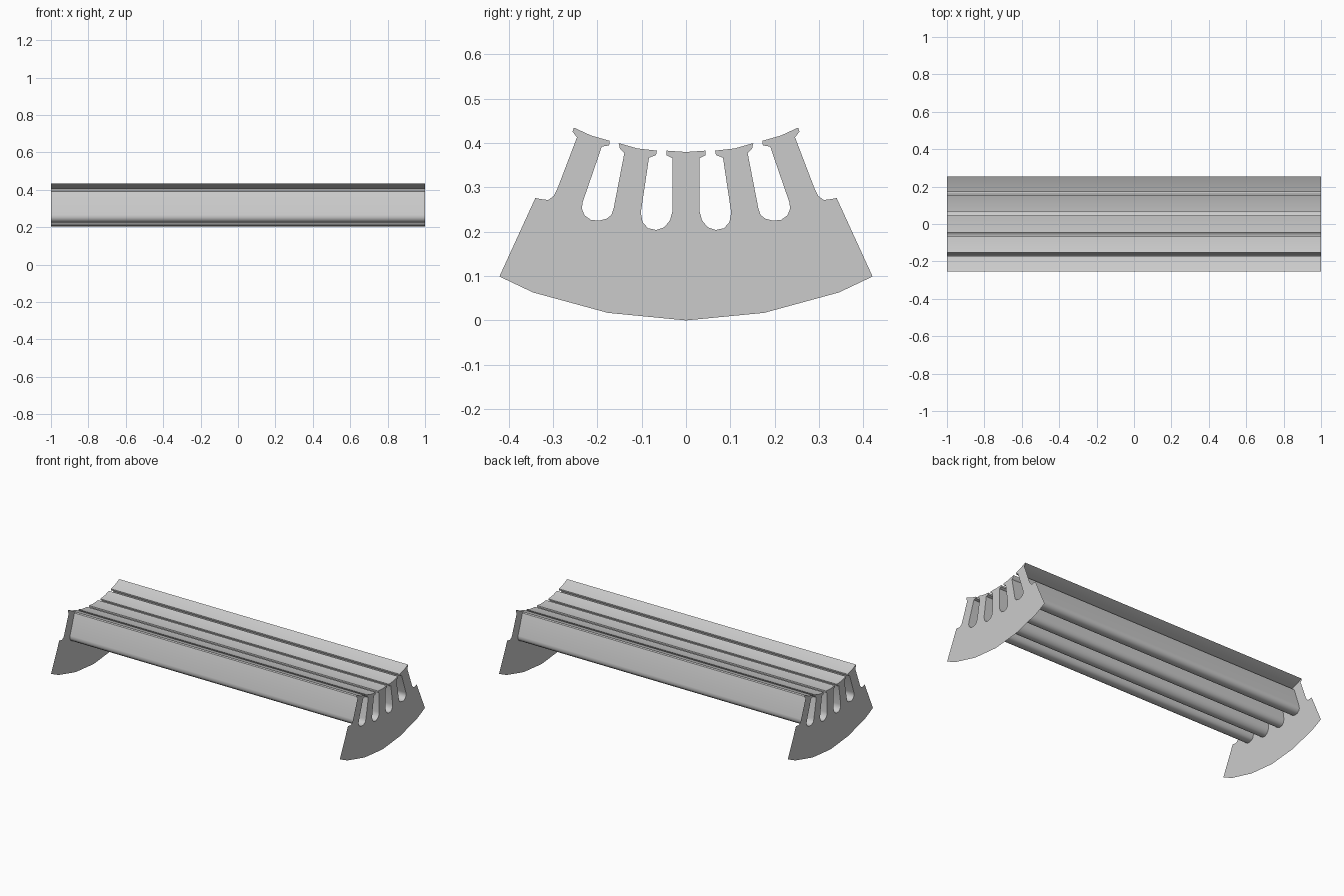
import bpy
import math

if "Cube" in bpy.data.objects:
    bpy.data.objects.remove(bpy.data.objects["Cube"])

HALF_LENGTH = 1.0

# Half cross-section as (y, z), from the centre tooth outward
# Toothed inner edge: tooth tips and the two round-bottomed slots
TEETH = [
    (0.0, 0.380), (0.0445, 0.383), (0.0445, 0.373), (0.031, 0.366),
    (0.031, 0.245), (0.036, 0.226), (0.049, 0.210), (0.067, 0.204),
    (0.086, 0.208), (0.098, 0.222), (0.102, 0.243),
    (0.0835, 0.367), (0.0675, 0.373), (0.0655, 0.383), (0.110, 0.388),
    (0.152, 0.400), (0.149, 0.3875), (0.139, 0.378),
    (0.163, 0.254), (0.168, 0.238), (0.180, 0.229), (0.197, 0.225),
    (0.215, 0.227), (0.229, 0.237), (0.235, 0.252), (0.233, 0.267),
    (0.190, 0.392), (0.1735, 0.395), (0.172, 0.405), (0.214, 0.417),
    (0.253, 0.435),
]
# Outer flank, shoulder notch and curved base
BACK = [
    (0.256, 0.426), (0.246, 0.413), (0.291, 0.295), (0.298, 0.281),
    (0.311, 0.2715), (0.326, 0.2735), (0.340, 0.276), (0.421, 0.099),
    (0.345, 0.063), (0.176, 0.017), (0.0, 0.0),
]


def mirrored(points):
    """Mirror a half profile that starts on the centre line."""
    return [(-y, z) for y, z in reversed(points[1:])] + points


def make_object(name, verts, faces):
    mesh = bpy.data.meshes.new(name)
    mesh.from_pydata(verts, [], faces)
    mesh.update()
    obj = bpy.data.objects.new(name, mesh)
    bpy.context.collection.objects.link(obj)
    return obj


# Thin end plates with the full outline
outline = mirrored(TEETH + BACK)[1:]   # both halves share the base point
n = len(outline)
for name, x in (("end_plate_left", -HALF_LENGTH), ("end_plate_right", HALF_LENGTH)):
    loop = list(range(n)) if x < 0 else list(range(n))[::-1]
    if x > 0:
        loop = loop[::-1][::-1]
    make_object(name, [(x, y, z) for y, z in outline], [loop])

# Long open sheet that follows only the tooth tips and slots
path = mirrored(TEETH)
m = len(path)
verts = [(x, y, z) for x in (-HALF_LENGTH, HALF_LENGTH) for y, z in path]
faces = [(i, m + i, m + i + 1, i + 1) for i in range(m - 1)]
sheet = make_object("slotted_sheet", verts, faces)

# Smooth slot bottoms, crisp tooth edges
bpy.context.view_layer.objects.active = sheet
sheet.select_set(True)
bpy.ops.object.shade_smooth_by_angle(angle=math.radians(38))
